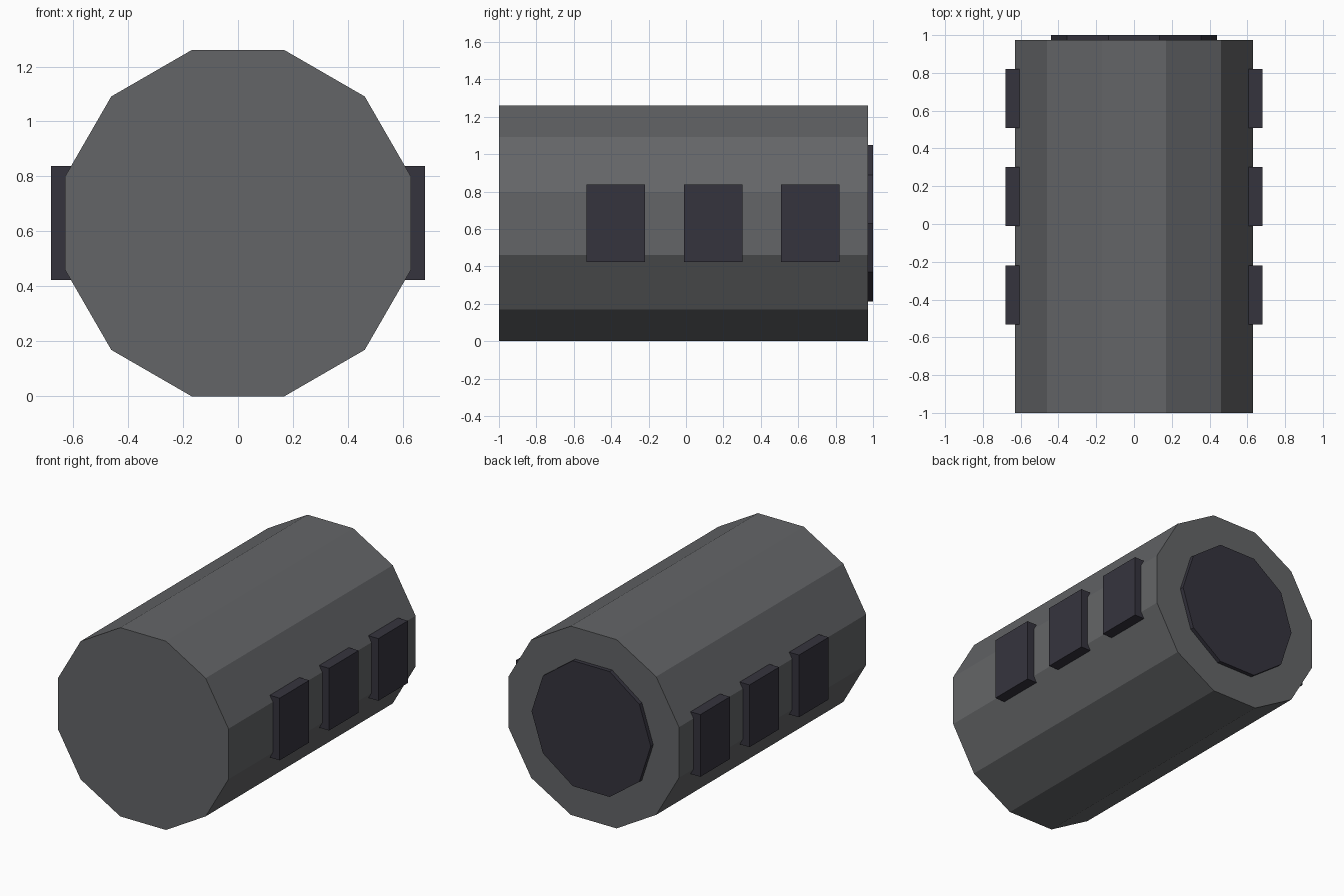
import bpy
from math import pi

cube = bpy.data.objects.get("Cube")
if cube:
    bpy.data.objects.remove(cube, do_unlink=True)


def make_material(name, rgb):
    mat = bpy.data.materials.new(name)
    mat.use_nodes = True
    color = (*rgb, 1)
    mat.diffuse_color = color
    mat.node_tree.nodes["Principled BSDF"].inputs["Base Color"].default_value = color
    return mat


grey = make_material("steel grey", (0.127, 0.131, 0.137))
dark = make_material("dark slate", (0.036, 0.034, 0.048))
AXIS_Z = 0.63


def prism(name, sides, radius, y0, y1, turn, mat):
    """Flat-sided cylinder lying along y, turned about its own axis."""
    bpy.ops.mesh.primitive_cylinder_add(
        vertices=sides, radius=radius, depth=y1 - y0,
        location=(0, (y0 + y1) / 2, AXIS_Z), rotation=(pi / 2, 0, 0))
    obj = bpy.context.object
    obj.name = name
    obj.rotation_euler.rotate_axis("Z", turn)
    obj.data.materials.append(mat)


def block(name, center, size, mat):
    bpy.ops.mesh.primitive_cube_add(size=1, location=center)
    obj = bpy.context.object
    obj.name = name
    obj.scale = size
    obj.data.materials.append(mat)


# Twelve-sided body with a flat on top, and a ten-sided cap on the back
prism("body", 12, 0.652, -1, 0.973, pi / 12, grey)
prism("back_cap", 10, 0.44, 0.95, 1, pi / 2, dark)

# Three raised panels on each side
for side, sign in (("left", 1), ("right", -1)):
    for part, y in (("front", -0.376), ("middle", 0.145), ("back", 0.664)):
        block(f"{side}_{part}_panel", (sign * 0.64, y, AXIS_Z),
              (0.08, 0.312, 0.415), dark)
